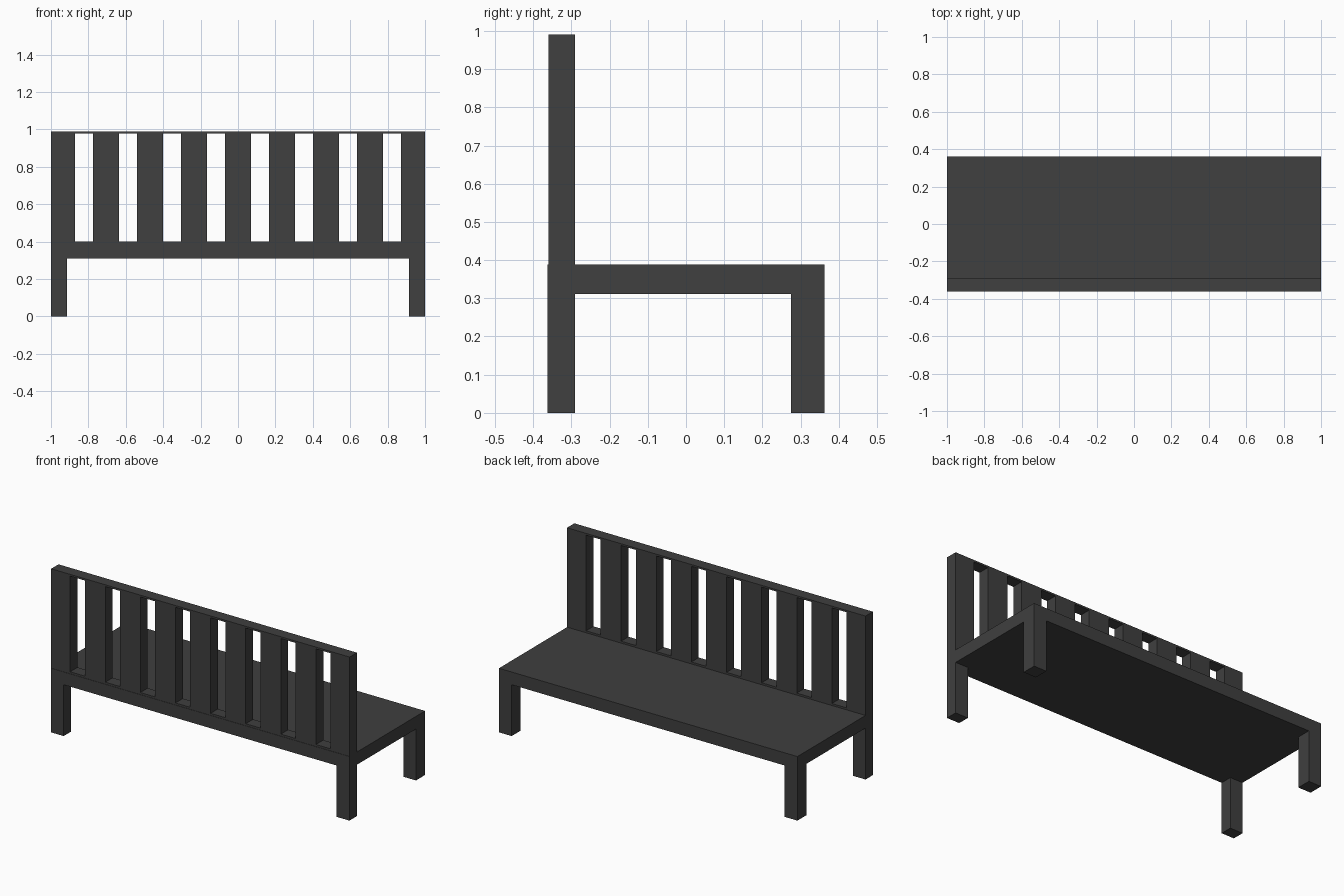
import bpy
import bmesh
from mathutils import Matrix, Vector

if "Cube" in bpy.data.objects:
    bpy.data.objects.remove(bpy.data.objects["Cube"])

dark = bpy.data.materials.new("dark_grey")
dark.diffuse_color = (0.05, 0.05, 0.05, 1)
dark.use_nodes = True
dark.node_tree.nodes["Principled BSDF"].inputs["Base Color"].default_value = dark.diffuse_color


def boxes(name, bounds):
    """One object made of axis-aligned boxes, each given as (low corner, high corner)."""
    bm = bmesh.new()
    for lo, hi in bounds:
        lo, hi = Vector(lo), Vector(hi)
        m = Matrix.Translation((lo + hi) / 2) @ Matrix.Diagonal((*(hi - lo), 1))
        bmesh.ops.create_cube(bm, size=1, matrix=m)
    mesh = bpy.data.meshes.new(name)
    bm.to_mesh(mesh)
    bm.free()
    mesh.materials.append(dark)
    obj = bpy.data.objects.new(name, mesh)
    bpy.context.collection.objects.link(obj)
    return obj


D = 0.362                        # half depth
SEAT_LOW, SEAT_TOP, TOP = 0.311, 0.388, 0.99
LEG = 0.085                      # leg width
BACK_IN = -0.29                  # inner face of backrest and its legs

# Seat slab
boxes("seat", [((-1, -D, SEAT_LOW), (1, D, SEAT_TOP))])

# Four legs flush with the seat corners
for side, x in (("left", -1), ("right", 1 - LEG)):
    boxes(f"backrest_leg_{side}", [((x, -D, 0), (x + LEG, BACK_IN, SEAT_LOW))])
    boxes(f"open_side_leg_{side}", [((x, 0.275, 0), (x + LEG, D, SEAT_LOW))])

# Backrest panel with eight slots leaving nine slats and thin rails
backrest = boxes("backrest", [((-1, -0.36, SEAT_TOP), (1, BACK_IN, TOP))])
centres = [(i - 3.5) * 0.2353 for i in range(8)]
slots = boxes("slot_cutter", [((c - 0.049, -0.5, 0.40), (c + 0.049, -0.2, 0.979))
                              for c in centres])
slots.hide_render = True
slots.hide_viewport = True
cut = backrest.modifiers.new("slots", 'BOOLEAN')
cut.operation = 'DIFFERENCE'
cut.solver = 'EXACT'
cut.object = slots
